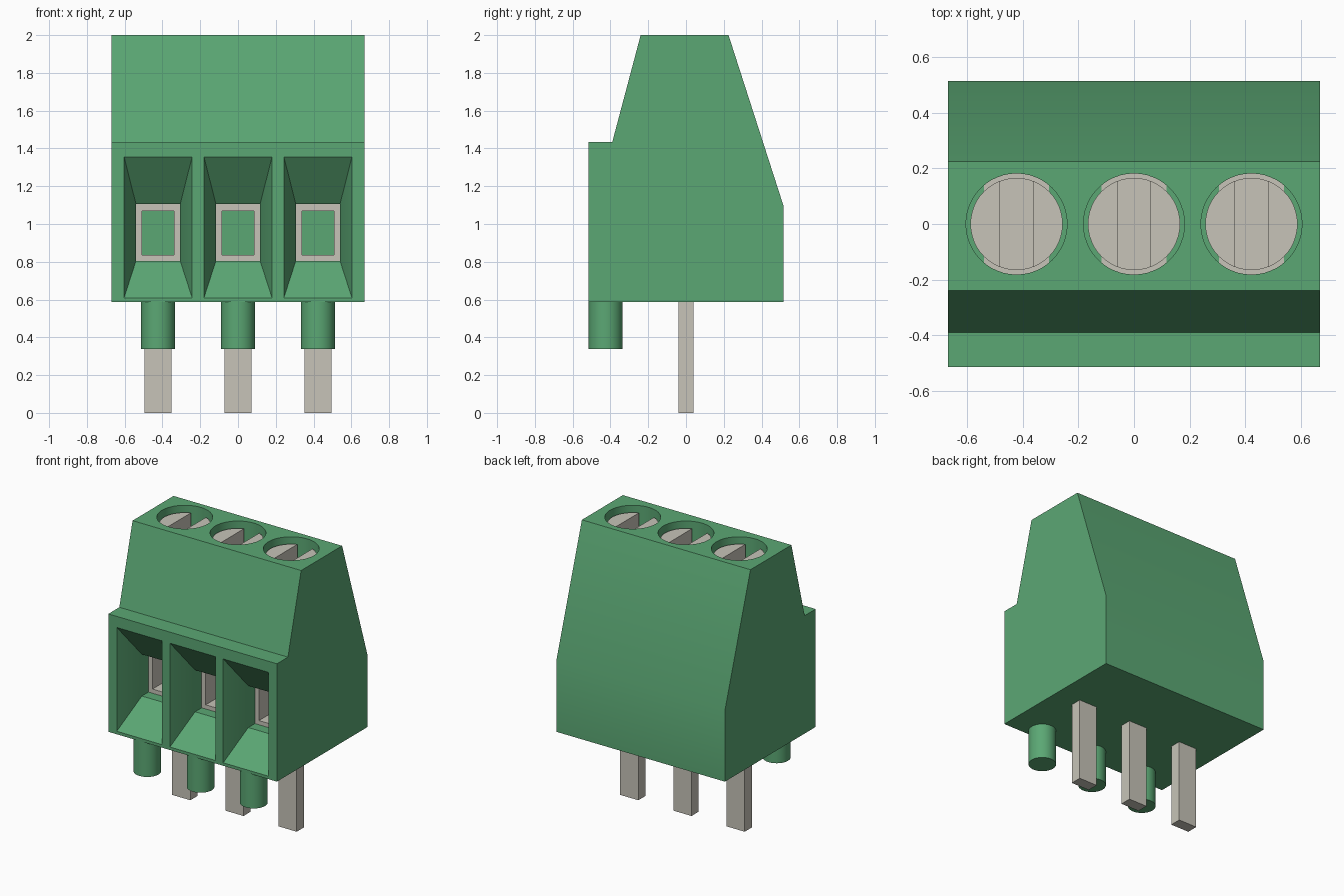
import bpy
import bmesh
from mathutils import Matrix

if "Cube" in bpy.data.objects:
    bpy.data.objects.remove(bpy.data.objects["Cube"], do_unlink=True)

PITCH = 0.423


def material(name, colour):
    m = bpy.data.materials.new(name)
    m.use_nodes = True
    m.diffuse_color = (*colour, 1)
    bsdf = next(n for n in m.node_tree.nodes if n.type == "BSDF_PRINCIPLED")
    bsdf.inputs["Base Color"].default_value = (*colour, 1)
    return m


green = material("green plastic", (0.105, 0.39, 0.175))
metal = material("tinned metal", (0.57, 0.55, 0.48))


def finish(name, bm, mat):
    bmesh.ops.recalc_face_normals(bm, faces=bm.faces)
    mesh = bpy.data.meshes.new(name)
    bm.to_mesh(mesh)
    bm.free()
    mesh.materials.append(mat)
    ob = bpy.data.objects.new(name, mesh)
    bpy.context.collection.objects.link(ob)
    return ob


def box(name, x, y, z, mat):
    """Box from (low, high) ranges."""
    bm = bmesh.new()
    bmesh.ops.create_cube(bm, size=1)
    for v in bm.verts:
        v.co = [r[0] if c < 0 else r[1] for c, r in zip(v.co, (x, y, z))]
    return finish(name, bm, mat)


def cylinder(name, x, y, z, radius, mat):
    bm = bmesh.new()
    place = Matrix.Translation((x, y, (z[0] + z[1]) / 2))
    bmesh.ops.create_cone(bm, cap_ends=True, segments=48, radius1=radius,
                          radius2=radius, depth=z[1] - z[0], matrix=place)
    return finish(name, bm, mat)


def funnel(x):
    """Tapered wire entry, slightly overshooting the front face."""
    bm = bmesh.new()
    rings = []
    for y, t in ((-0.534, 1.1), (-0.32, 0)):
        w, low, high = 0.117 + 0.063 * t, 0.805 - 0.195 * t, 1.105 + 0.25 * t
        rings.append([bm.verts.new((x + a, y, b)) for a, b in
                      ((-w, low), (w, low), (w, high), (-w, high))])
    front, back = rings
    bm.faces.new(front)
    bm.faces.new(back)
    for i in range(4):
        j = (i + 1) % 4
        bm.faces.new((front[i], front[j], back[j], back[i]))
    return finish("funnel_cutter", bm, green)


def cut(target, cutter):
    cutter.hide_render = True
    mod = target.modifiers.new("cut", "BOOLEAN")
    mod.operation = "DIFFERENCE"
    mod.solver = "EXACT"
    mod.object = cutter
    bpy.context.view_layer.update()
    deps = bpy.context.evaluated_depsgraph_get()
    result = bpy.data.meshes.new_from_object(target.evaluated_get(deps))
    target.modifiers.clear()
    target.data = result
    bpy.data.objects.remove(cutter, do_unlink=True)


def smooth(ob):
    bpy.ops.object.select_all(action="DESELECT")
    ob.select_set(True)
    bpy.context.view_layer.objects.active = ob
    bpy.ops.object.shade_smooth_by_angle(angle=0.5)


# Housing: side profile extruded along x
profile = [(-0.515, 0.588), (0.515, 0.588), (0.515, 1.1), (0.225, 2),
           (-0.24, 2), (-0.39, 1.435), (-0.515, 1.435)]
bm = bmesh.new()
side = bm.faces.new([bm.verts.new((-0.67, y, z)) for y, z in profile])
extruded = bmesh.ops.extrude_face_region(bm, geom=[side])["geom"]
bmesh.ops.translate(bm, vec=(1.34, 0, 0),
                    verts=[g for g in extruded if isinstance(g, bmesh.types.BMVert)])
housing = finish("housing", bm, green)

for i, label in enumerate(("right", "middle", "left")):
    x = (i - 1) * PITCH

    # Openings in the housing
    cut(housing, funnel(x))
    cut(housing, box("cavity_cutter", (x - 0.117, x + 0.117), (-0.33, 0.245),
                     (0.805, 1.105), green))
    cut(housing, cylinder("hole_cutter", x, 0, (1.1, 2.1), 0.182, green))

    # Wire clamp: open metal box
    clamp = box("clamp_" + label, (x - 0.117, x + 0.117), (-0.245, 0.244),
                (0.805, 1.105), metal)
    cut(clamp, box("clamp_cutter", (x - 0.085, x + 0.085), (-0.4, 0.4),
                   (0.835, 1.07), metal))

    # Slotted screw
    screw = cylinder("screw_" + label, x, 0, (1.1, 1.955), 0.166, metal)
    cut(screw, box("slot_cutter", (x - 0.06, x + 0.06), (-0.3, 0.3),
                   (1.85, 2.1), metal))
    smooth(screw)

    # Locating post and solder pin
    smooth(cylinder("post_" + label, x, -0.425, (0.337, 0.6), 0.09, green))
    box("pin_" + label, (x - 0.072, x + 0.072), (-0.04, 0.04), (0, 0.6), metal)

smooth(housing)
